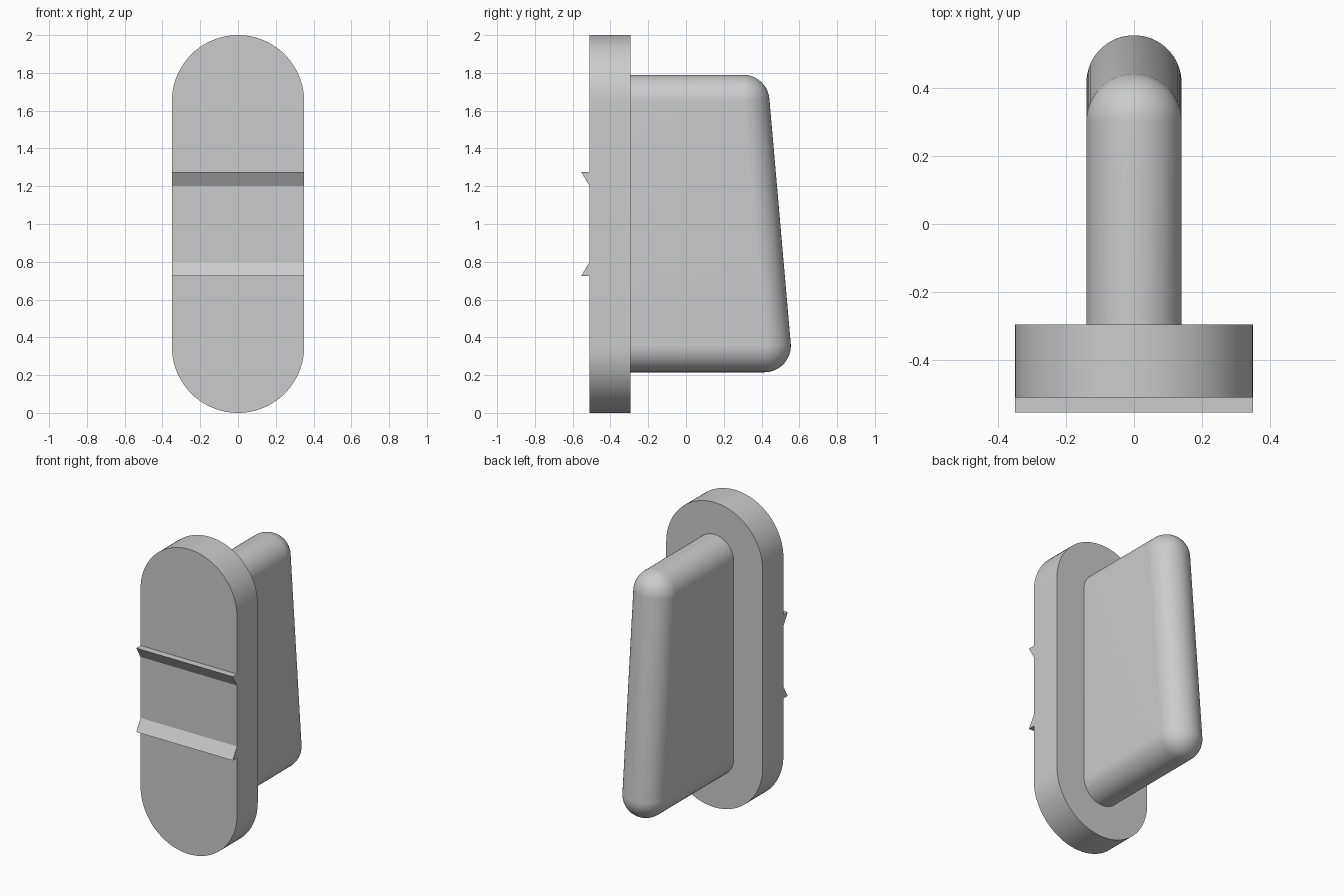
import bpy
import bmesh
from math import sin, cos, pi, atan2, radians

cube = bpy.data.objects.get("Cube")
if cube:
    bpy.data.objects.remove(cube, do_unlink=True)

# Single grey material
grey = bpy.data.materials.new("plain grey")
grey.use_nodes = True
COLOUR = (0.6, 0.6, 0.6, 1)
grey.diffuse_color = COLOUR
grey.node_tree.nodes["Principled BSDF"].inputs["Base Color"].default_value = COLOUR


def finish(name, bm, smooth_angle=30):
    """Turn a bmesh into a shaded, coloured object."""
    bmesh.ops.remove_doubles(bm, verts=bm.verts, dist=1e-5)
    bmesh.ops.recalc_face_normals(bm, faces=bm.faces)
    mesh = bpy.data.meshes.new(name)
    bm.to_mesh(mesh)
    bm.free()
    mesh.materials.append(grey)
    obj = bpy.data.objects.new(name, mesh)
    bpy.context.collection.objects.link(obj)
    bpy.ops.object.select_all(action="DESELECT")
    obj.select_set(True)
    bpy.context.view_layer.objects.active = obj
    bpy.ops.object.shade_smooth_by_angle(angle=radians(smooth_angle))
    return obj


def extrude(name, points, direction):
    """Extrude a closed outline of 3D points along a direction."""
    bm = bmesh.new()
    face = bm.faces.new([bm.verts.new(p) for p in points])
    ext = bmesh.ops.extrude_face_region(bm, geom=[face], use_keep_orig=True)
    verts = [g for g in ext["geom"] if isinstance(g, bmesh.types.BMVert)]
    bmesh.ops.translate(bm, verts=verts, vec=direction)
    return finish(name, bm)


def arc(cu, cv, r, start, end, steps):
    """Points on an arc in a plane."""
    angles = [start + (end - start) * i / steps for i in range(steps + 1)]
    return [(cu + r * cos(a), cv + r * sin(a)) for a in angles]


# Base plate: upright stadium
FRONT, BACK, HALF_W = -0.51, -0.295, 0.35
stadium = (arc(0, 2 - HALF_W, HALF_W, 0, pi, 40)
           + arc(0, HALF_W, HALF_W, pi, 2 * pi, 40))
extrude("base_plate", [(x, FRONT, z) for x, z in stadium], (0, BACK - FRONT, 0))

# Two wedge ridges across the front, mirrored about mid height
for name, side in (("upper_ridge", 1), ("lower_ridge", -1)):
    wedge = [(FRONT, 0.2), (-0.555, 0.275), (FRONT, 0.275)]
    extrude(name, [(-HALF_W, y, 1 + side * h) for y, h in wedge],
            (2 * HALF_W, 0, 0))

# Grip fin: tapered core outline swollen by a half-round edge
R, LOW, HIGH, Y_LOW, Y_HIGH = 0.14, 0.355, 1.65, 0.415, 0.302
tilt = atan2(Y_LOW - Y_HIGH, HIGH - LOW)
STEPS = 32
bm = bmesh.new()
rows = []
for i in range(STEPS + 1):
    phi = -pi / 2 + pi * i / STEPS
    d = R * cos(phi)
    outline = ([(BACK, LOW - d)]
               + arc(Y_LOW, LOW, d, -pi / 2, tilt, 16)
               + arc(Y_HIGH, HIGH, d, tilt, pi / 2, 16)
               + [(BACK, HIGH + d)])
    rows.append([bm.verts.new((R * sin(phi), y, z)) for y, z in outline])
for a, b in zip(rows, rows[1:]):
    for j in range(len(a) - 1):
        bm.faces.new((a[j], a[j + 1], b[j + 1], b[j]))
bmesh.ops.remove_doubles(bm, verts=bm.verts, dist=1e-5)

# Close the two flat sides and the end against the plate
for x in (-R, R):
    flat = [v for v in bm.verts if abs(v.co.x - x) < 1e-5]
    flat.sort(key=lambda v: atan2(v.co.z - 1, v.co.y))
    bm.faces.new(flat)
bmesh.ops.holes_fill(bm, edges=[e for e in bm.edges if e.is_boundary], sides=0)
finish("grip_fin", bm)
